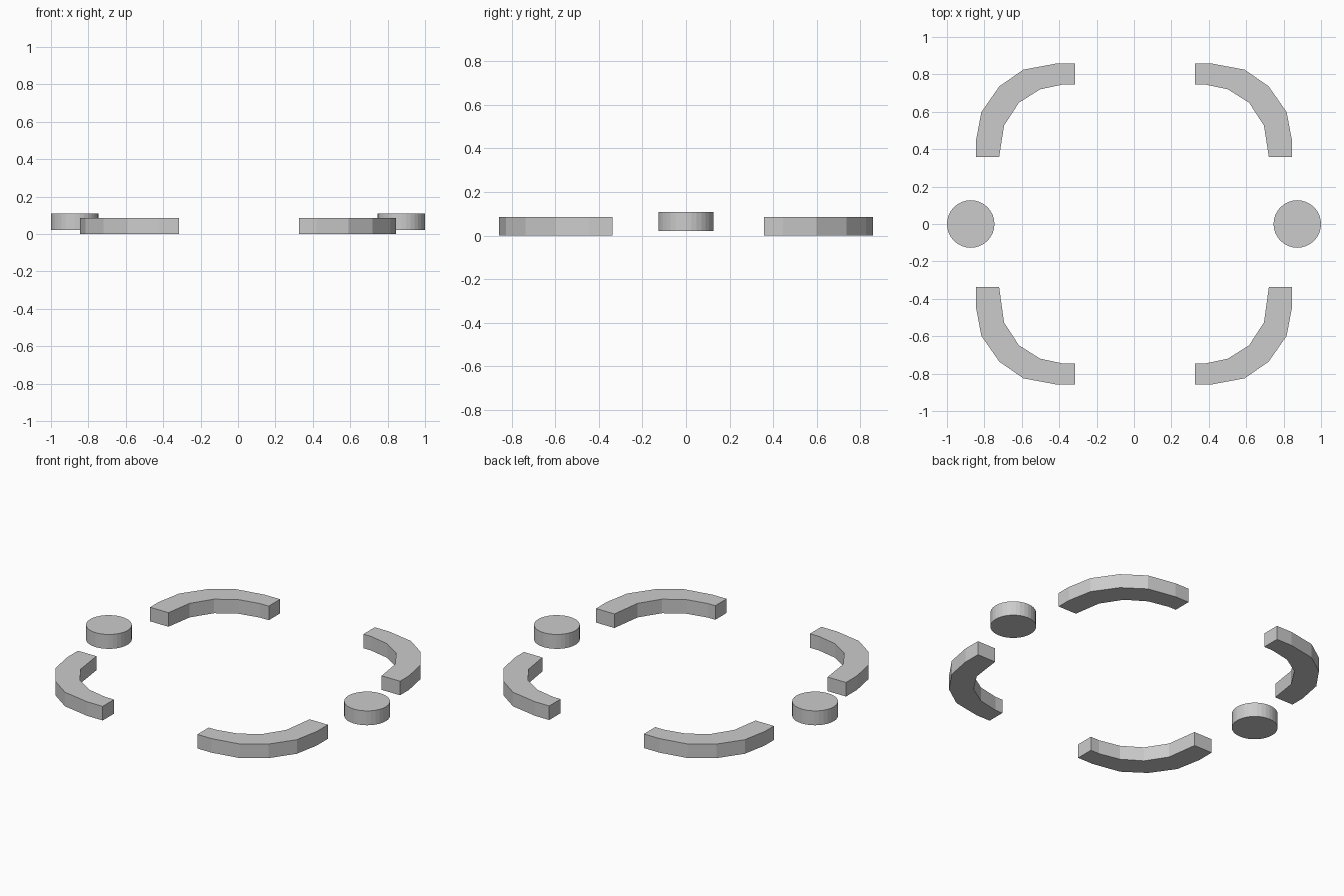
import bpy, bmesh

if "Cube" in bpy.data.objects:
    bpy.data.objects.remove(bpy.data.objects["Cube"])

# Corner profile in the +x +y quadrant; the two cut ends differ slightly per side
OUTER = [(0.42, 0.857), (0.592, 0.825), (0.72, 0.736), (0.816, 0.598), (0.845, 0.445)]
INNER = [(0.695, 0.526), (0.616, 0.648), (0.502, 0.72), (0.375, 0.747)]


def corner_segment(name, sx, sy, x_end, y_end, height=0.086):
    pts = ([(x_end, 0.857)] + OUTER + [(0.845, y_end), (0.721, y_end)]
           + INNER + [(x_end, 0.747)])
    bm = bmesh.new()
    base = bm.faces.new([bm.verts.new((sx * x, sy * y, 0)) for x, y in pts])
    top = bmesh.ops.extrude_face_region(bm, geom=[base])["geom"]
    bmesh.ops.translate(bm, vec=(0, 0, height),
                        verts=[v for v in top if isinstance(v, bmesh.types.BMVert)])
    bmesh.ops.recalc_face_normals(bm, faces=bm.faces)
    mesh = bpy.data.meshes.new(name)
    bm.to_mesh(mesh)
    bm.free()
    bpy.context.collection.objects.link(bpy.data.objects.new(name, mesh))


# Four curved corner segments
for side, sx, x_end in (("right", 1, 0.325), ("left", -1, 0.315)):
    for end, sy, y_end in (("back", 1, 0.358), ("front", -1, 0.338)):
        corner_segment(f"{end}_{side}_arc", sx, sy, x_end, y_end)

# Two raised side discs
for side, sx in (("right", 1), ("left", -1)):
    bpy.ops.mesh.primitive_cylinder_add(vertices=32, radius=0.127, depth=0.088,
                                        location=(sx * 0.873, 0, 0.064))
    bpy.context.object.name = f"{side}_disc"
    bpy.ops.object.shade_flat()
